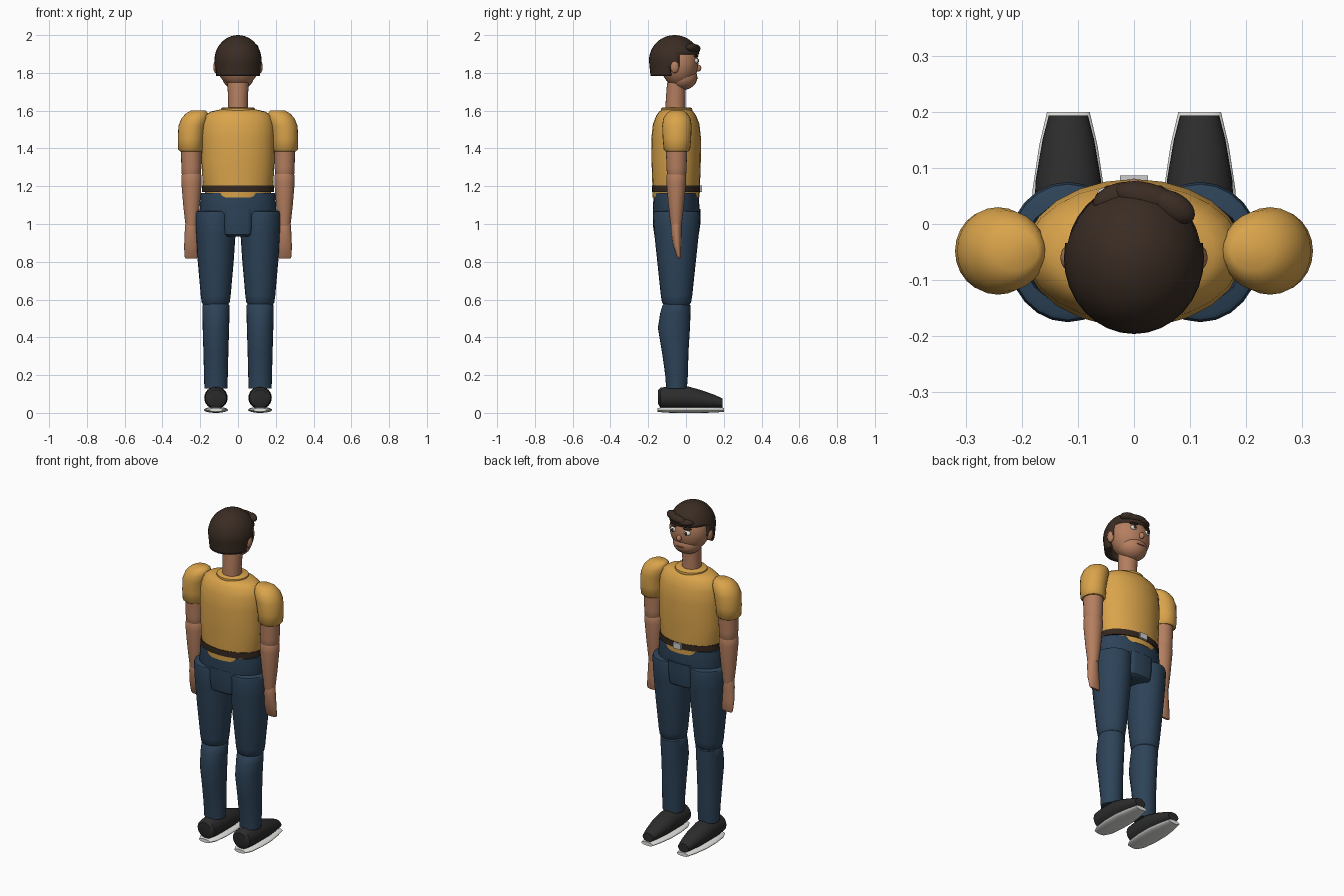
import bpy, bmesh, math
from mathutils import Matrix, Vector

if "Cube" in bpy.data.objects:
    bpy.data.objects.remove(bpy.data.objects["Cube"], do_unlink=True)


def material(name, *rgb):
    mat = bpy.data.materials.new(name)
    mat.use_nodes = True
    color = (*rgb, 1)
    mat.diffuse_color = color
    mat.node_tree.nodes["Principled BSDF"].inputs["Base Color"].default_value = color
    return mat


SKIN = material("skin", .46, .21, .115)
SHIRT = material("mustard_shirt", .7, .37, .07)
DENIM = material("navy_denim", .026, .056, .098)
HAIR = material("dark_brown_hair", .042, .025, .017)
BELT = material("belt_leather", .035, .021, .014)
SHOE = material("black_shoe", .025, .025, .025)
SOLE = material("pale_sole", .78, .78, .75)
BUCKLE = material("buckle_metal", .6, .6, .6)
MOUTH = material("mouth_brown", .2, .07, .045)
SIDES = 24


def finish(name, bm, mat, angle=40):
    bmesh.ops.recalc_face_normals(bm, faces=bm.faces)
    mesh = bpy.data.meshes.new(name)
    bm.to_mesh(mesh)
    bm.free()
    mesh.materials.append(mat)
    obj = bpy.data.objects.new(name, mesh)
    bpy.context.collection.objects.link(obj)
    bpy.ops.object.select_all(action="DESELECT")
    obj.select_set(True)
    bpy.context.view_layer.objects.active = obj
    bpy.ops.object.shade_smooth_by_angle(angle=math.radians(angle))
    return obj


def loft(name, mat, center, rows, along_y=False, power=2):
    """Skin oval rings; each row is (position, half width, half depth, shift)."""
    bm = bmesh.new()
    rings = []
    for t, rx, ry, *shift in rows:
        ring = []
        for i in range(SIDES):
            a = math.tau * i / SIDES
            c, s = math.cos(a), math.sin(a)
            u = center[0] + rx * math.copysign(abs(c) ** (2 / power), c)
            v = center[1] + ry * math.copysign(abs(s) ** (2 / power), s)
            v += shift[0] if shift else 0
            ring.append(bm.verts.new((u, t, v) if along_y else (u, v, t)))
        rings.append(ring)
    for low, high in zip(rings, rings[1:]):
        for i in range(SIDES):
            j = (i + 1) % SIDES
            bm.faces.new((low[i], low[j], high[j], high[i]))
    bm.faces.new(rings[0])
    bm.faces.new(rings[-1])
    return finish(name, bm, mat)


def ball(name, mat, center, radii, turn=0):
    bm = bmesh.new()
    bmesh.ops.create_uvsphere(bm, u_segments=SIDES, v_segments=16, radius=1)
    bm.transform(Matrix.Translation(center) @ Matrix.Rotation(math.radians(turn), 4, "Z")
                 @ Matrix.Diagonal((*radii, 1)))
    return finish(name, bm, mat)


def box(name, mat, center, size):
    bm = bmesh.new()
    bmesh.ops.create_cube(bm, size=1)
    bm.transform(Matrix.Translation(center) @ Matrix.Diagonal((*size, 1)))
    return finish(name, bm, mat)


# Torso, belt and hips share one centre line
MID = (0, -.052)
loft("shirt_body", SHIRT, MID, [
    (1.14, .165, .124), (1.2, .187, .126), (1.32, .192, .13), (1.45, .195, .132),
    (1.53, .192, .123), (1.575, .175, .105), (1.595, .145, .09), (1.605, .1, .075)])
loft("shirt_collar", SHIRT, (0, -.05), [
    (1.59, .085, .08), (1.6, .092, .084), (1.612, .09, .082), (1.618, .08, .072)])
loft("belt", BELT, MID, [(1.17, .191, .129), (1.205, .191, .129)])
box("belt_buckle", BUCKLE, (0, .08, 1.187), (.05, .012, .034))
loft("hips", DENIM, MID, [(1.0, .18, .11), (1.07, .203, .124), (1.165, .197, .119)])
loft("trouser_crotch", DENIM, (0, -.05), [
    (.935, .066, .105), (.945, .076, .118), (1.0, .08, .126), (1.08, .08, .126)], power=6)

# Legs, shoes, arms and hands on each side
for side, label in ((1, "left"), (-1, "right")):
    leg = (side * .118, -.05)
    loft(label + "_thigh", DENIM, leg, [
        (.565, .06, .06), (.585, .074, .077), (.62, .079, .083), (.8, .095, .102),
        (.95, .105, .118), (1.05, .109, .125), (1.065, .105, .121), (1.07, .098, .112)])
    loft(label + "_shin", DENIM, (side * .117, -.05), [
        (.13, .061, .055), (.2, .063, .06), (.32, .066, .07, -.007), (.45, .07, .085, -.014),
        (.53, .072, .08, -.006), (.57, .072, .074), (.585, .06, .06)])
    loft(label + "_shoe", SHOE, (side * .117, .08), [
        (-.147, .04, .038, .004), (-.135, .056, .054), (-.08, .061, .06), (.01, .062, .06),
        (.08, .058, .05, -.009), (.15, .046, .036, -.02), (.193, .035, .025, -.028)], along_y=True)
    loft(label + "_sole", SOLE, (side * .117, .016), [
        (-.15, .036, .01), (-.11, .055, .015), (-.03, .064, .016), (.06, .064, .016),
        (.14, .052, .015), (.2, .038, .011)], along_y=True)

    sleeve = loft(label + "_sleeve", SHIRT, (side * .25, -.048), [
        (1.385, .058, .06), (1.395, .067, .07), (1.45, .069, .075), (1.52, .073, .078),
        (1.56, .071, .072), (1.585, .059, .055), (1.6, .04, .034)])
    for v in sleeve.data.vertices:
        v.co.x -= side * .04 * max(0, (v.co.z - 1.48) / .12) ** 1.5
    loft(label + "_upper_arm", SKIN, (side * .247, -.05), [
        (1.245, .042, .042), (1.265, .051, .051), (1.3, .053, .053), (1.42, .055, .057)])
    loft(label + "_forearm", SKIN, (side * .246, -.052), [
        (.99, .03, .028), (1.01, .034, .031), (1.1, .044, .041), (1.22, .054, .052),
        (1.255, .054, .052), (1.27, .047, .046)])
    loft(label + "_hand", SKIN, (side * .248, -.05), [
        (.818, .03, .006, .013), (.83, .036, .012, .012), (.89, .037, .022, .003),
        (.96, .034, .027, -.002), (1.0, .031, .027, -.002), (1.015, .026, .023)])

    # Features of the face
    ball(label + "_ear", SKIN, (side * .115, -.06, 1.832), (.016, .023, .034))
    ball(label + "_eye", SOLE, (side * .045, .053, 1.864), (.021, .013, .014))
    ball(label + "_iris", HAIR, (side * .045, .062, 1.864), (.009, .007, .01))
    ball(label + "_eyebrow", HAIR, (side * .046, .054, 1.889), (.025, .01, .006), side * -20)

# Neck and head
loft("neck", SKIN, (0, -.055), [(1.58, .053, .054), (1.66, .052, .052), (1.75, .057, .05, .005)])
ball("cranium", SKIN, (0, -.035, 1.85), (.114, .1, .125))
ball("jaw", SKIN, (0, -.015, 1.777), (.083, .075, .067))
ball("nose", SKIN, (0, .063, 1.825), (.014, .018, .019))
ball("mouth", MOUTH, (0, .055, 1.772), (.026, .008, .004))

# Hair cap with a stepped hairline, rising towards the face
bm = bmesh.new()
bmesh.ops.create_uvsphere(bm, u_segments=32, v_segments=24, radius=1)


def hairline(y):
    return -.57 if y < -.18 else -.26 if y < .18 else .26


doomed = []
for f in bm.faces:
    middle = f.calc_center_median()
    if middle.z < hairline(middle.y):
        doomed.append(f)
bmesh.ops.delete(bm, geom=doomed, context="FACES")
for v in bm.verts:
    if v.co.z < 0:
        flat = Vector((v.co.x, v.co.y)).normalized() * (1 + .1 * v.co.z)
        v.co.x, v.co.y = flat
bm.transform(Matrix.Translation((0, -.06, 1.865)) @ Matrix.Diagonal((.125, .136, .135, 1)))
cap = finish("hair_cap", bm, HAIR)
shell = cap.modifiers.new("thickness", "SOLIDIFY")
shell.thickness = .03
shell.offset = -1

# Swept fringe
ball("fringe_curl", HAIR, (.07, .03, 1.935), (.042, .026, .022), -30)
ball("fringe_sweep", HAIR, (.025, .045, 1.93), (.062, .028, .022), -15)
ball("fringe_side", HAIR, (-.03, .048, 1.922), (.045, .024, .018), 20)
